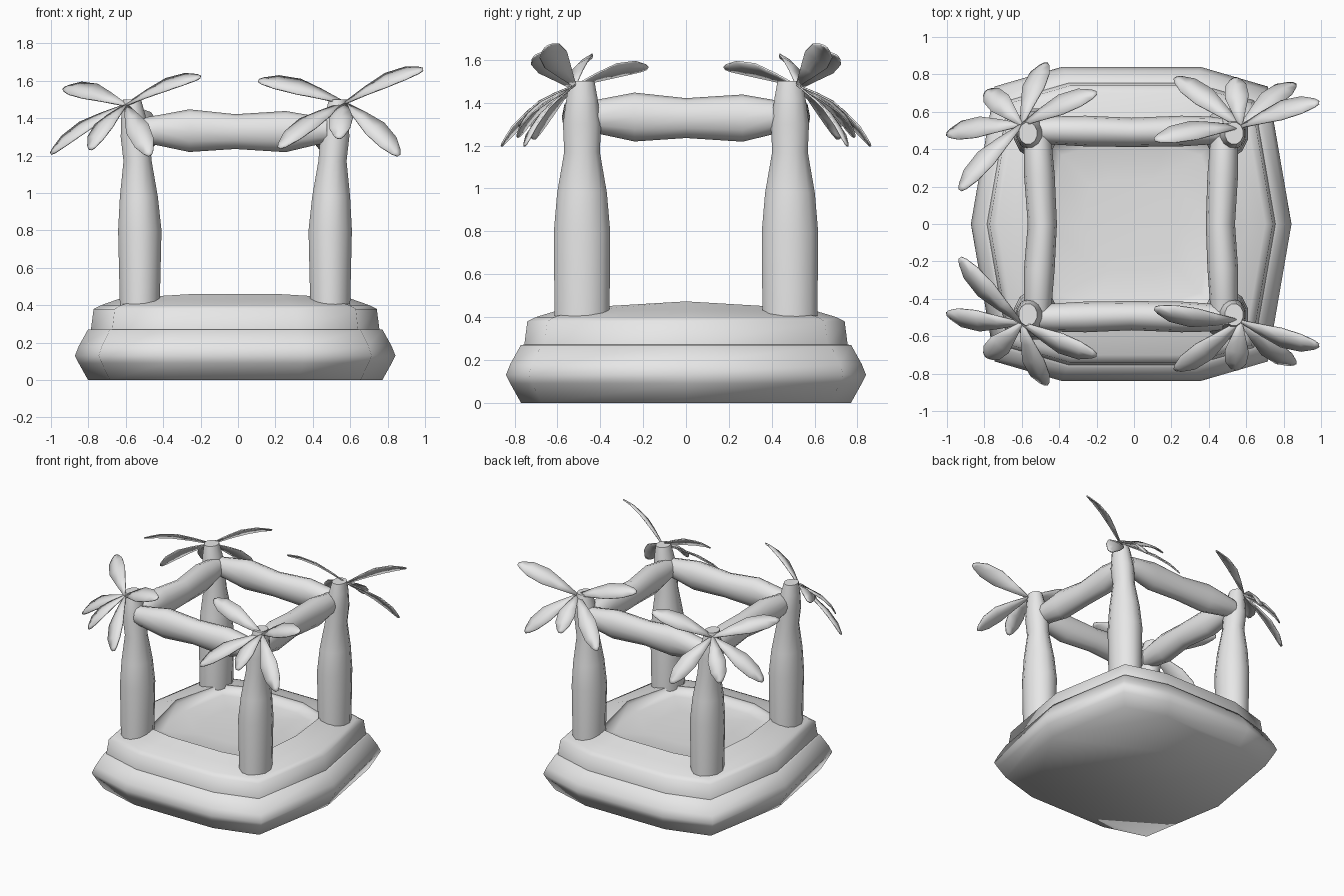
import bpy, bmesh, math
from mathutils import Vector

if "Cube" in bpy.data.objects:
    bpy.data.objects.remove(bpy.data.objects["Cube"], do_unlink=True)

GREY = (0.8, 0.8, 0.8, 1.0)
mat = bpy.data.materials.new("plain grey")
mat.use_nodes = True
mat.diffuse_color = GREY
mat.node_tree.nodes["Principled BSDF"].inputs["Base Color"].default_value = GREY


def loft(name, rings, closed=True, start_cap=False, end_cap=False, angle=70):
    """Skin a list of point rings into one smooth mesh object."""
    bm = bmesh.new()
    rows = [[bm.verts.new(p) for p in ring] for ring in rings]
    n = len(rows[0])
    for a, b in zip(rows, rows[1:]):
        for i in range(n if closed else n - 1):
            j = (i + 1) % n
            bm.faces.new((a[i], a[j], b[j], b[i]))
    if start_cap:
        bm.faces.new(rows[0][::-1])
    if end_cap:
        bm.faces.new(rows[-1])
    if start_cap and end_cap:
        bmesh.ops.recalc_face_normals(bm, faces=bm.faces)
    mesh = bpy.data.meshes.new(name)
    bm.to_mesh(mesh)
    bm.free()
    mesh.materials.append(mat)
    obj = bpy.data.objects.new(name, mesh)
    bpy.context.collection.objects.link(obj)
    bpy.ops.object.select_all(action="DESELECT")
    obj.select_set(True)
    bpy.context.view_layer.objects.active = obj
    bpy.ops.object.shade_smooth_by_angle(angle=math.radians(angle))
    return obj


# Inflated base: one outline, inset and stacked
HX, HY = 0.857, 0.84
OUTLINE = [(0.37, -HY), (0.73, -0.735), (HX, 0), (0.73, 0.735), (0.37, HY),
           (-0.37, HY), (-0.73, 0.735), (-HX, 0), (-0.73, -0.735), (-0.37, -HY)]


def base_ring(inset, z, bulge=0.0):
    ring = []
    for x, y in OUTLINE:
        lift = bulge if y == 0 else (-bulge if abs(x) > 0.5 else 0)
        ring.append((x * (1 - inset / HX) - 0.015, y * (1 - inset / HY), z + lift))
    return ring


loft("lower_cushion", [base_ring(0.07, 0), base_ring(0.02, 0.09), base_ring(0, 0.13),
                       base_ring(0.02, 0.18), base_ring(0.07, 0.27), base_ring(0.1, 0.272)],
     start_cap=True)
loft("upper_cushion", [base_ring(0.085, 0.265), base_ring(0.1, 0.38), base_ring(0.14, 0.4),
                       base_ring(0.24, 0.43, 0.005), base_ring(0.34, 0.46, 0.013)])
loft("bouncy_floor", [base_ring(0.34, 0.46, 0.013), base_ring(0.345, 0.435, 0.01),
                      base_ring(0.42, 0.41), base_ring(0.6, 0.4)], end_cap=True)


# Palm trunks: stacked ellipses that lean outward near the top
SIDES = 12
TRUNK = [(0.3, 0.108, 0.132, 0), (0.8, 0.12, 0.136, 0), (0.98, 0.105, 0.12, 0.005),
         (1.17, 0.078, 0.086, 0.012), (1.3, 0.08, 0.092, 0.025),
         (1.42, 0.066, 0.075, 0.035), (1.5, 0.05, 0.06, 0.042)]


def trunk(name, cx, cy):
    side = math.copysign(1, cx)
    rings = []
    for z, rx, ry, lean in TRUNK:
        turn = [2 * math.pi * (i + 0.5) / SIDES for i in range(SIDES)]
        rings.append([(cx + side * lean + rx * math.cos(t), cy + ry * math.sin(t), z)
                      for t in turn])
    loft(name, rings, start_cap=True, end_cap=True)


# Leaves: folded blades in a crown tipped outward
BLADE = [(0, 0.008, 0), (0.3, 0.04, 0.02), (0.55, 0.064, 0.03),
         (0.8, 0.056, 0.022), (0.95, 0.028, 0.006), (1, 0.01, 0)]


def leaf(name, root, tip, axis):
    root, tip = Vector(root), Vector(tip)
    across = (tip - root).cross(axis).normalized()
    up = across.cross(tip - root).normalized()
    rows = []
    for t, half, arch in BLADE:
        mid = root.lerp(tip, t) + up * arch
        rows.append([mid - across * half, mid + up * half * 0.12, mid + across * half])
    obj = loft(name, rows, closed=False, angle=30)
    solid = obj.modifiers.new("thickness", "SOLIDIFY")
    solid.thickness = 0.008
    solid.offset = 0


CROWNS = {
    "left": (0.493, (0.57, 0.52, 1.48), 100,
             [(0.99, 0.65, 1.66), (0.86, 0.75, 1.2), (0.54, 0.78, 1.29),
              (0.22, 0.78, 1.24), (0.11, 0.45, 1.6)]),
    "right": (-0.525, (-0.6, 0.53, 1.47), 125,
              [(-0.2, 0.7, 1.62), (-0.47, 0.86, 1.2), (-0.79, 0.71, 1.23),
               (-1.0, 0.48, 1.21), (-0.93, 0.18, 1.56)]),
}
for side, (cx, root, tilt, tips) in CROWNS.items():
    for end, s in (("back", 1), ("front", -1)):
        trunk(f"{end}_{side}_trunk", cx, 0.485 * s)
        a = math.radians(tilt)
        axis = Vector((0.6 * math.cos(a), 0.6 * math.sin(a) * s, 0.8))
        for k, (x, y, z) in enumerate(tips):
            leaf(f"{end}_{side}_leaf_{k + 1}", (root[0], root[1] * s, root[2]),
                 (x, y * s, z), axis)


# Inflated beams: (position along, centre height, half height, half width, sag)
BEAM = [(-1, 1.335, 0.068, 0.065, 0), (-0.85, 1.335, 0.08, 0.075, 0),
        (-0.5, 1.333, 0.114, 0.082, 0.3), (0, 1.328, 0.093, 0.078, 1),
        (0.55, 1.328, 0.11, 0.082, 0.3), (0.85, 1.333, 0.08, 0.075, 0),
        (1, 1.335, 0.068, 0.065, 0)]


def beam(name, along_x, offset, shift):
    rings = []
    for t, z, high, wide, sag in BEAM:
        ring = []
        for i in range(SIDES):
            a = 2 * math.pi * i / SIDES
            across = offset + shift * sag + wide * math.cos(a)
            h = z + high * math.sin(a)
            ring.append((t * 0.49 - 0.015, across, h) if along_x else (across, t * 0.48, h))
        rings.append(ring)
    loft(name, rings, start_cap=True, end_cap=True)


beam("back_beam", True, 0.5, -0.01)
beam("front_beam", True, -0.5, 0.01)
beam("left_beam", False, 0.48, -0.018)
beam("right_beam", False, -0.513, 0.023)
